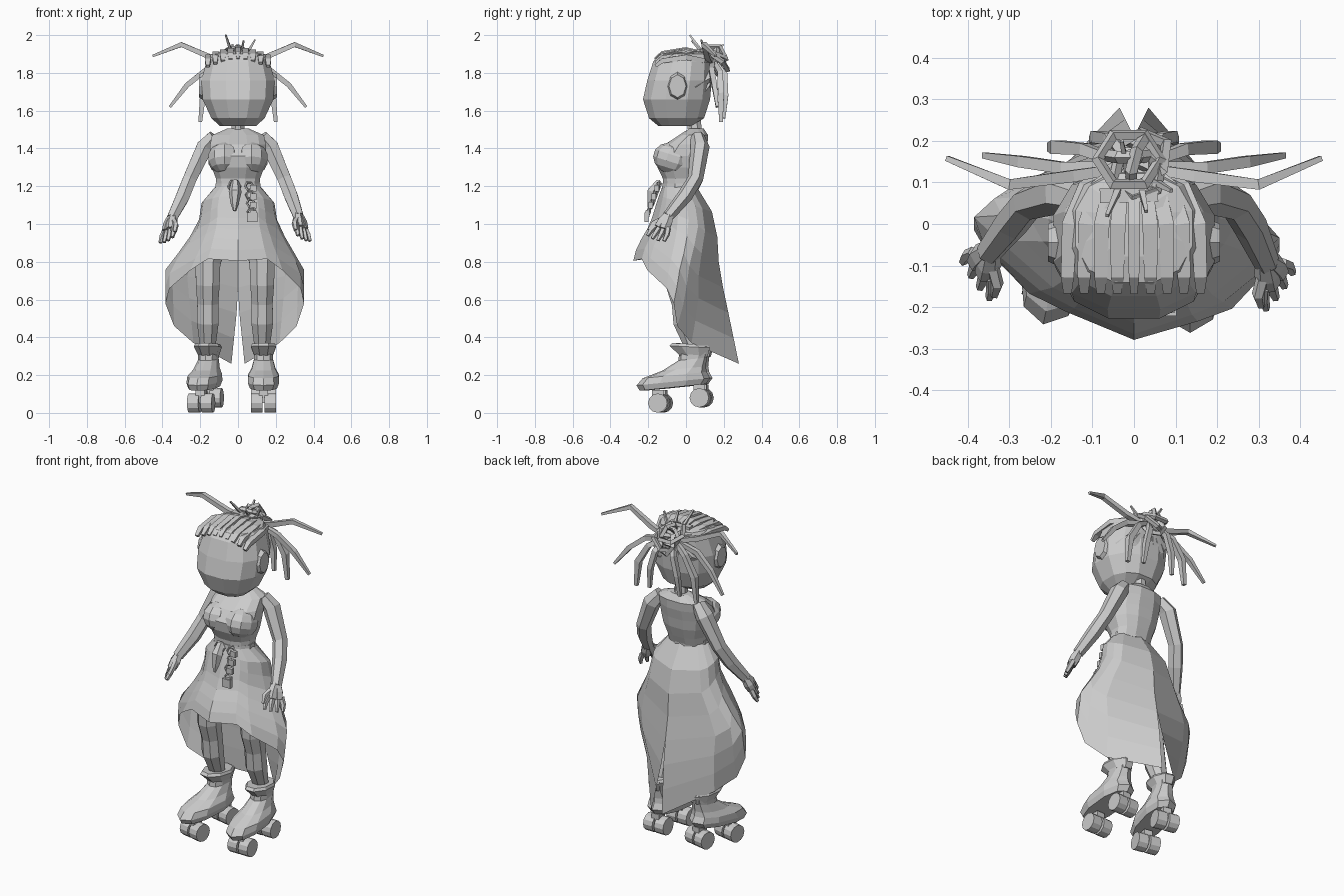
import bpy, bmesh
from math import sin, cos, pi, radians
from mathutils import Vector, Matrix

cube = bpy.data.objects.get("Cube")
if cube:
    bpy.data.objects.remove(cube, do_unlink=True)

grey = bpy.data.materials.new("plain grey")
grey.use_nodes = True
GREY = (0.6, 0.6, 0.6, 1)
grey.diffuse_color = GREY
grey.node_tree.nodes["Principled BSDF"].inputs["Base Color"].default_value = GREY


def add(name, bm, matrix=None):
    if matrix:
        bm.transform(matrix)
    bmesh.ops.recalc_face_normals(bm, faces=bm.faces)
    mesh = bpy.data.meshes.new(name)
    bm.to_mesh(mesh)
    bm.free()
    mesh.materials.append(grey)
    obj = bpy.data.objects.new(name, mesh)
    bpy.context.collection.objects.link(obj)


def skin(name, rings, matrix=None):
    """Bridge equal rings of points into a closed shell."""
    bm = bmesh.new()
    rows = [[bm.verts.new(p) for p in ring] for ring in rings]
    n = len(rows[0])
    for a, b in zip(rows, rows[1:]):
        for i in range(n):
            bm.faces.new((a[i], a[(i + 1) % n], b[(i + 1) % n], b[i]))
    bm.faces.new(rows[0])
    bm.faces.new(rows[-1])
    add(name, bm, matrix)


def soft(v, power):
    return (1 if v > 0 else -1) * abs(v) ** power


def stack(name, sections, n=12, square=1.0, slope=0.0, matrix=None):
    """Sections are (z, centre y, half width, half depth)."""
    rings = []
    for z, cy, rx, ry in sections:
        ring = []
        for i in range(n):
            a = 2 * pi * (i + 0.5) / n
            dy = ry * soft(sin(a), square)
            ring.append((rx * soft(cos(a), square), cy + dy, z + slope * dy))
        rings.append(ring)
    skin(name, rings, matrix)


def tube(name, path, radii, n=4, flat=1.0):
    pts = [Vector(p) for p in path]
    span = pts[-1] - pts[0]
    ref = Vector((0, 0, 0))
    ref[min(range(3), key=lambda i: abs(span[i]))] = 1
    rings = []
    for i, p in enumerate(pts):
        t = pts[min(i + 1, len(pts) - 1)] - pts[max(i - 1, 0)]
        u = t.cross(ref).normalized()
        v = t.cross(u).normalized()
        angles = [2 * pi * (k + 0.5) / n for k in range(n)]
        rings.append([p + radii[i] * (u * cos(a) + v * sin(a) * flat) for a in angles])
    skin(name, rings)


def box(name, centre, size, matrix=Matrix()):
    bm = bmesh.new()
    bmesh.ops.create_cube(bm, size=1)
    add(name, bm, matrix @ Matrix.Translation(centre) @ Matrix.Diagonal((*size, 1)))


def ring_loop(name, centre, radius, thick, rot):
    bpy.ops.mesh.primitive_torus_add(major_segments=6, minor_segments=4, major_radius=radius,
                                     minor_radius=thick, location=centre, rotation=rot)
    obj = bpy.context.object
    obj.name = name
    obj.data.materials.clear()
    obj.data.materials.append(grey)


# Head and neck
stack("head", [(1.52, -.06, .1, .09), (1.56, -.05, .145, .15), (1.66, -.05, .193, .183),
               (1.76, -.035, .2, .175), (1.86, -.02, .172, .158), (1.9, -.01, .145, .135),
               (1.915, 0, .08, .08)], square=0.85)
stack("neck", [(1.47, .05, .04, .04), (1.56, .04, .035, .04)], n=8)
for side in (-1, 1):
    bm = bmesh.new()
    bmesh.ops.create_cone(bm, segments=8, radius1=.065, radius2=.05, depth=.03, cap_ends=True)
    place = Matrix.Translation((side * .192, -.045, 1.73)) @ Matrix.Rotation(side * pi / 2, 4, 'Y')
    add("ear_disc", bm, place @ Matrix.Diagonal((1.2, .9, 1, 1)))

# Hair strips combed back over the crown and around the nape
for i in range(9):
    x = -.16 + i * .04
    drop = 1.4 * x * x
    tube("crown_strand", [(x, -.162, 1.872 - drop), (x, -.125, 1.9 - drop), (x * .97, 0, 1.918 - drop),
                          (x * .75, .09, 1.9 - drop), (x * .3, .14, 1.87)],
         [.014, .022, .026, .022, .014], flat=0.8)
for i in range(7):
    a = radians(15 + i * 25)
    x, z = .17 * cos(a), 1.76 - .15 * sin(a)
    tube("nape_strand", [(x, .03 + .06 * sin(a), z), (x * .7, .115, z * .6 + 1.83 * .4), (x * .2, .14, 1.84)],
         [.014, .022, .014], flat=0.8)

# Knotted bun of angular loops
for y, z, r, tilt, turn in [(.155, 1.9, .075, -25, 0), (.155, 1.86, .08, -40, 30), (.165, 1.88, .055, -85, 0),
                            (.15, 1.89, .055, 80, 75), (.12, 1.9, .06, -15, 20), (.17, 1.84, .065, -70, -25)]:
    ring_loop("bun_loop", (.008 if turn else -.012, y, z), r, .015, (radians(tilt), 0, radians(turn)))
box("bun_band", (-.01, .07, 1.905), (.14, .035, .035), Matrix.Rotation(.03, 4, 'Z'))
for tip in [(-.065, .02, 2.0), (.09, .08, 1.975), (-.03, .2, 1.95), (.03, .03, 1.97)]:
    tube("bun_spike", [(tip[0] * .4, .11, 1.88), tip], [.013, .006])

# Loose strands springing from the bun
for s in (-1, 1):
    tube("upper_strand", [(s * .06, .13, 1.86), (s * .15, .115, 1.885), (s * .3, .095, 1.95), (s * .45, .158, 1.89)],
         [.016, .02, .018, .009])
    tube("middle_strand", [(s * .05, .14, 1.85), (s * .17, .135, 1.815), (s * .27, .15, 1.735), (s * .36, .165, 1.62)],
         [.016, .02, .019, .01])
    tube("lower_strand", [(s * .04, .15, 1.85), (s * .12, .18, 1.8), (s * .185, .185, 1.69), (s * .2, .185, 1.54)],
         [.016, .02, .023, .014])
    tube("back_strand", [(s * .03, .16, 1.85), (s * .06, .205, 1.79), (s * .09, .21, 1.68), (s * .1, .2, 1.56)],
         [.015, .02, .02, .012])

# Torso, bust and belt
stack("torso", [(1.17, -.035, .115, .085), (1.24, -.025, .12, .1), (1.3, -.03, .143, .125), (1.36, -.03, .155, .135),
                (1.42, 0, .152, .117), (1.47, .04, .142, .08), (1.505, .055, .06, .04)], n=12, square=0.85)
for s in (-1, 1):
    bm = bmesh.new()
    bmesh.ops.create_uvsphere(bm, u_segments=10, v_segments=7, radius=1)
    place = Matrix.Translation((s * .072, -.068, 1.345)) @ Matrix.Rotation(-.3, 4, 'X')
    add("bust", bm, place @ Matrix.Diagonal((.09, .108, .085, 1)))
stack("belt", [(1.185, -.035, .125, .095), (1.215, -.033, .123, .095)], n=12)

# Skirt: short in front, long and slit at the back
# (z, width, front, back, centre y, front pointedness, back pointedness)
PROFILE = [(.26, .385, .28, .4, -.12, 1.5, 2.0), (.6, .385, .29, .22, -.01, 1.4, 1.5),
           (.76, .385, .305, .16, .015, 1.35, 1.3), (.88, .29, .28, .15, .02, 1.25, 1.2),
           (1.0, .21, .2, .15, .01, 1.1, 1.0), (1.13, .19, .15, .115, 0, 1.0, 1.0),
           (1.2, .118, .09, .09, -.035, .9, .9)]


def skirt_shape(z):
    for a, b in zip(PROFILE, PROFILE[1:]):
        if z <= b[0]:
            t = (z - a[0]) / (b[0] - a[0])
            return [p + (q - p) * t for p, q in zip(a[1:], b[1:])]
    return PROFILE[-1][1:]


half = [(0, .805), (34, .815), (47, .755), (73, .66), (92, .58), (112, .46), (130, .37), (180, .26)]
columns = [(-a, h) for a, h in reversed(half[1:])] + half
bm = bmesh.new()
grid = []
for deg, hem in columns:
    a, col = radians(deg), []
    for k in range(8):
        z = 1.2 + (hem - 1.2) * k / 7
        rx, front, back, cy, front_point, back_point = skirt_shape(z)
        point = front_point if cos(a) > 0 else back_point
        sway = min(1, max(0, (1 - z) / .24)) * max(0, sin(a))
        gap = .035 * max(0, (.6 - z) / .34) * (1 if deg > 0 else -1) if abs(deg) == 180 else 0
        y = cy - soft(cos(a), point) * (front if cos(a) > 0 else back) - .05 * sway
        x = 0 if abs(deg) == 180 else rx * soft(sin(a), point) * (deg != 0) * (1 - .09 * sway)
        col.append(bm.verts.new((x + gap, y, z)))
    grid.append(col)
for a, b in zip(grid, grid[1:]):
    for k in range(7):
        bm.faces.new((a[k], a[k + 1], b[k + 1], b[k]))
bmesh.ops.remove_doubles(bm, verts=bm.verts, dist=.0005)
add("skirt", bm)

# Arms and hands
ARMS = {"right": [(-.125, .06, 1.465), (-.175, .075, 1.41), (-.255, .05, 1.24), (-.295, 0, 1.14), (-.35, -.07, 1.03)],
        "left": [(.125, .06, 1.465), (.17, .075, 1.41), (.245, .05, 1.24), (.28, -.005, 1.15), (.32, -.095, 1.04)]}
for side, path in ARMS.items():
    s = 1 if side == "left" else -1
    tube(side + "_arm", path, [.038, .05, .041, .041, .031], n=6)
    wrist = Vector(path[-1])
    down = Vector((s * .22, -.48, -.85)).normalized()
    across = Vector((s * -.55, -.75, .25)).normalized()
    palm = wrist + down * .075
    for k in (-1, 1):
        edge = across * k * .014
        tube(side + "_palm", [wrist - down * .01 + edge * .3, wrist + down * .035 + edge, palm + edge * 1.3],
             [.024, .031, .027], n=6)
    for k in range(4):
        spread = across * (k - 1.5)
        root = palm - down * .015 + spread * .025
        tip = root + down * (.088 - .008 * abs(k - 1.5)) + spread * .012
        tube(side + "_finger", [root, root.lerp(tip, .5) + spread * .004, tip], [.016, .015, .01], n=5)
    root = wrist + down * .03 + across * .03
    tube(side + "_thumb", [root, root + down * .03 + across * .03, root + down * .075 + across * .035],
         [.017, .016, .011], n=5)

# Legs, boots and skates
for side, x, shift, y, turn in (("right", -.16, -.004, .015, -12), ("left", .128, .007, 0, 0)):
    s = 1 if x > 0 else -1
    tube(side + "_leg", [(s * .08, -.01, 1.05), (x, -.045, .8), (x, -.045, .68), (x, -.02, .58), (x, -.01, .48),
                         (x, .03, .36), (x, .04, .28)], [.09, .073, .068, .06, .062, .045, .042], n=8)
    foot = Matrix.Translation((x + shift, y, 0)) @ Matrix.Rotation(radians(turn), 4, 'Z')
    stack(side + "_boot", [(.135, -.07, .075, .175), (.165, -.067, .086, .195), (.2, -.06, .084, .17),
                           (.235, -.01, .065, .115), (.285, .035, .052, .075), (.345, .045, .055, .08)],
          n=10, square=0.85, slope=0.1, matrix=foot)
    stack(side + "_cuff", [(.3, .04, .052, .08), (.35, .02, .072, .115), (.365, .02, .065, .1)],
          n=8, slope=-.05, matrix=foot)
    for wy, wz in ((-.15, .052), (.07, .08)):
        box(side + "_truck", (0, wy, wz + .035), (.05, .06, .07), foot)
        for wx in (-.036, .036):
            bm = bmesh.new()
            bmesh.ops.create_cone(bm, segments=12, radius1=.051, radius2=.051, depth=.06, cap_ends=True)
            add(side + "_wheel", bm, foot @ Matrix.Translation((wx, wy, wz)) @ Matrix.Rotation(pi / 2, 4, 'Y'))

# Trinkets hanging from the belt
tube("charm", [(-.015, -.14, 1.225), (-.015, -.175, 1.17), (-.018, -.185, 1.11), (-.018, -.195, 1.07)],
     [.02, .034, .022, .008], n=6)
ring_loop("charm_ring", (-.02, -.145, 1.2), .03, .008, (radians(80), 0, 0))
for k in range(4):
    z = 1.2 - k * .045
    ring_loop("chain_link", (.06 + .004 * k, -.15 - .016 * k, z), .022, .007, (radians(75), 0, .3 * (-1) ** k))
    box("chain_tag", (.08, -.155 - .016 * k, z - .01), (.035, .022, .034))
box("chain_end", (.075, -.21, 1.035), (.055, .022, .05))
